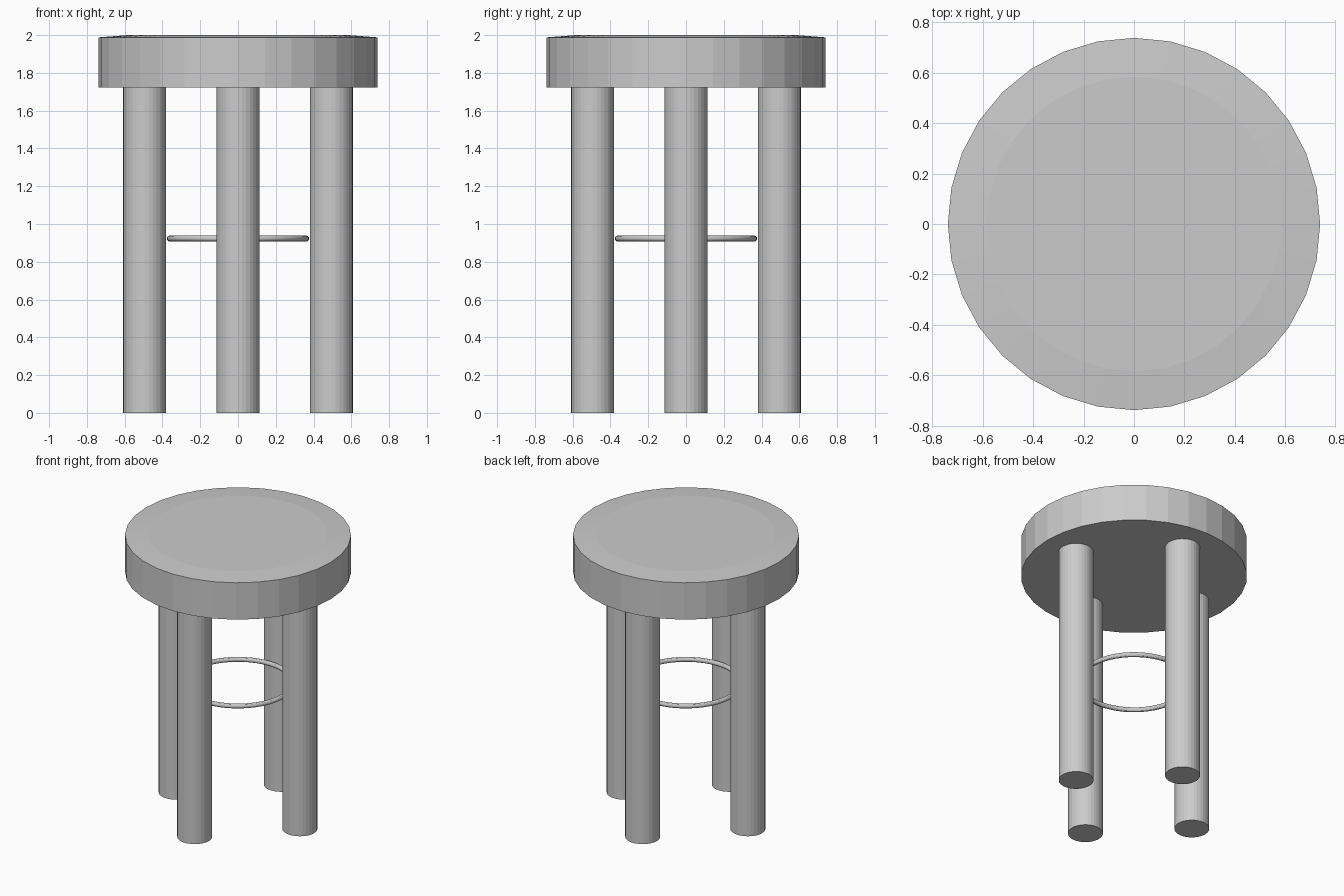
import bpy, bmesh
from math import sin, cos, pi

if "Cube" in bpy.data.objects:
    bpy.data.objects.remove(bpy.data.objects["Cube"])

SIDES = 32


def make_object(name, bm):
    bmesh.ops.recalc_face_normals(bm, faces=bm.faces)
    mesh = bpy.data.meshes.new(name)
    bm.to_mesh(mesh)
    bm.free()
    obj = bpy.data.objects.new(name, mesh)
    bpy.context.collection.objects.link(obj)
    return obj


def turned(name, profile, centre=(0, 0)):
    """Faceted solid of revolution, capped at both ends; profile is (radius, z)."""
    bm = bmesh.new()
    rings = [[bm.verts.new((centre[0] + r * cos(2 * pi * i / SIDES),
                            centre[1] + r * sin(2 * pi * i / SIDES), z))
              for i in range(SIDES)] for r, z in profile]
    for low, high in zip(rings, rings[1:]):
        for i in range(SIDES):
            j = (i + 1) % SIDES
            bm.faces.new((low[i], low[j], high[j], high[i]))
    bm.faces.new(rings[0][::-1])
    bm.faces.new(rings[-1])
    return make_object(name, bm)


# Round seat with a shallow bevelled top
turned("seat", [(0.739, 1.722), (0.739, 1.988), (0.585, 2.0)])

# Four straight legs
for label, x, y in (("right", 1, 0), ("back", 0, 1), ("left", -1, 0), ("front", 0, -1)):
    turned(label + "_leg", [(0.114, 0.0), (0.114, 1.722)], (0.494 * x, 0.494 * y))

# Thin footrest ring touching the inside of the legs
bpy.ops.mesh.primitive_torus_add(major_radius=0.361, minor_radius=0.016,
                                 major_segments=48, minor_segments=12,
                                 location=(0, 0, 0.923))
ring = bpy.context.object
ring.name = "footrest_ring"
bpy.ops.object.shade_smooth_by_angle()
